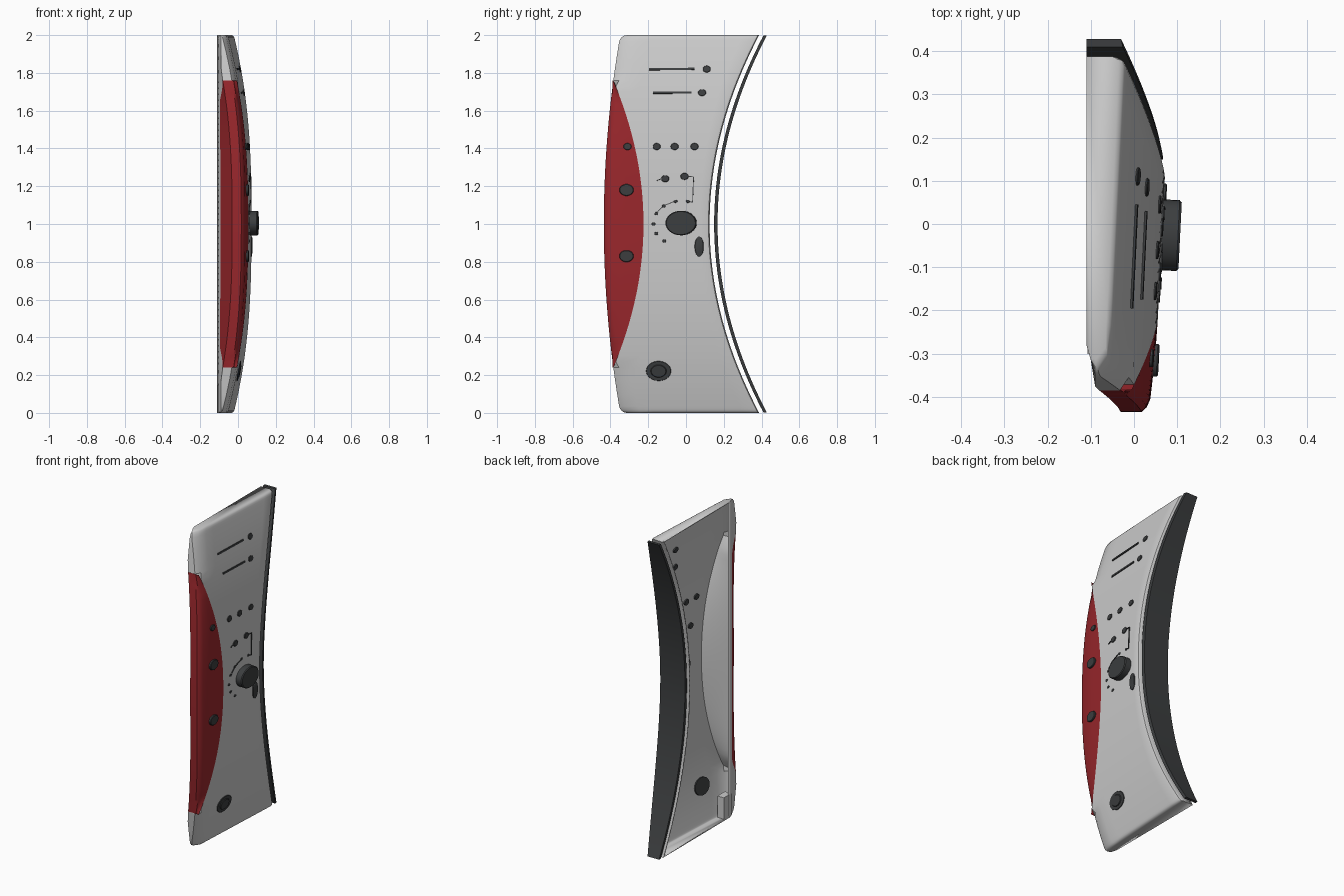
import bpy, bmesh, math
from mathutils import Vector, Matrix

if "Cube" in bpy.data.objects:
    bpy.data.objects.remove(bpy.data.objects["Cube"])

BACK = -0.11


def material(name, rgb):
    m = bpy.data.materials.new(name)
    m.diffuse_color = (*rgb, 1)
    m.use_nodes = True
    m.node_tree.nodes["Principled BSDF"].inputs["Base Color"].default_value = m.diffuse_color
    return m


RED = material("red", (0.32, 0.02, 0.025))
DARK = material("dark", (0.045, 0.048, 0.05))


# Shape of the panel: front depth, left outline, right outline, red boundary
def front(y, z):
    return -0.022 + 0.05 * (y - 0.38) + 0.107 * (1 - abs(z - 1) ** 2.6)


def left(z):
    return -0.435 + 0.087 * (z - 1) ** 2


def right(z):
    return 0.125 + 0.262 * (z - 1) ** 2


def boundary(z):
    return -0.225 - 0.16 * ((z - 1) / 0.76) ** 2


def finish(bm, name, mat):
    me = bpy.data.meshes.new(name)
    bm.to_mesh(me)
    bm.free()
    ob = bpy.data.objects.new(name, me)
    bpy.context.collection.objects.link(ob)
    if mat:
        me.materials.append(mat)
    bpy.ops.object.select_all(action='DESELECT')
    bpy.context.view_layer.objects.active = ob
    ob.select_set(True)
    bpy.ops.object.shade_smooth_by_angle(angle=math.radians(30))
    return ob


def loft(name, rows, closed, mat=None):
    bm = bmesh.new()
    vs = [[bm.verts.new(p) for p in r] for r in rows]
    n = len(rows[0])
    for a, b in zip(vs, vs[1:]):
        for j in range(n if closed else n - 1):
            k = (j + 1) % n
            bm.faces.new((a[j], a[k], b[k], b[j]))
    bm.faces.new(vs[-1])
    bm.faces.new(vs[0][::-1])
    return finish(bm, name, mat)


# Cross-section points of the left side at height z
def side(z):
    y, d = left(z), abs(z - 1)
    f = front(y, z)
    e = max(0, 1 - min(z, 2 - z) / 0.035)
    y += 0.035 * (1 - math.sqrt(1 - e * e))      # rounded outline corner
    p0 = Vector((BACK, -0.28, z))
    p1 = Vector((-0.1, -0.315, z))
    p2 = Vector((max(f - 0.075, -0.09), y, z))
    p3 = Vector((f - 0.027, y, z))
    p4 = Vector((front(y + 0.03, z) - 0.008, y + 0.03, z))
    return p0, p1, p2, p3, p4


def red_edges(z, p1, p2):
    b = boundary(z)
    s = min(0.9, (b - left(z)) / 0.06)
    return p2.lerp(p1, s), Vector((front(b, z), b, z))


# Hollow grey shell, recessed where the red insert sits
def shell_row(z):
    p0, p1, p2, p3, p4 = side(z)
    if abs(z - 1) < 0.7599:
        p2, p4 = red_edges(z, p1, p2)
        p3 = p2.lerp(p4, 0.5)
    row = [p0, p1, p2, p3, p4]
    e = max(0, 1 - min(z, 2 - z) / 0.015)
    drop = 0.012 * (1 - math.sqrt(1 - e * e))    # rounded front edge
    r = right(z)
    end = r - 0.018
    for i in range(1, 11):
        y = p4.y + (end - p4.y) * i / 10
        row.append(Vector((front(y, z) - drop, y, z)))
    f = front(r, z) - drop
    row += [Vector((f - 0.004, r - 0.006, z)), Vector((f - 0.015, r, z)), Vector((BACK, r, z))]
    return row


ends = [0, 0.004, 0.01, 0.02, 0.035]
N = 48
zs = ends + [0.1, 0.17] + [0.24 + 1.52 * i / N for i in range(N + 1)] + [1.83, 1.9] + [2 - e for e in reversed(ends)]
shell = loft("panel_shell", [shell_row(z) for z in zs], False)
sol = shell.modifiers.new("wall", 'SOLIDIFY')
sol.thickness = 0.01
sol.offset = -1


# Red side insert
def red_row(z):
    p0, p1, p2, p3, p4 = side(z)
    q, b = red_edges(z, p1, p2)
    if p4.y > (b.y + p3.y) / 2:
        p4 = p3.lerp(b, 0.5)
    mid = p4.lerp(b, 0.5) + Vector((0.002 * (1 - abs(z - 1)), 0, 0))
    return [q, p2, p3, p3.lerp(p4, 0.5) + Vector((0.002, -0.004, 0)), p4, mid, b]


loft("red_insert", [red_row(0.2415 + 1.517 * i / N) for i in range(N + 1)], True, RED)


# Dark curved side strip, just clear of the shell
def strip_row(z):
    y = right(z) + 0.024
    f = front(y, z) - 0.006
    return [Vector(p) for p in ((BACK, y, z), (f, y, z), (f - 0.004, y + 0.018, z), (BACK, y + 0.018, z))]


loft("side_strip", [strip_row(0.003 + 1.994 * i / N) for i in range(N + 1)], True, DARK)


# Frame lying on the front surface: x along y, y up the panel, z outward
def frame(y, z, angle=0.0):
    h = 0.01
    n = Vector((1, -(front(y + h, z) - front(y - h, z)) / (2 * h),
                -(front(y, z + h) - front(y, z - h)) / (2 * h))).normalized()
    u = (Vector((0, 1, 0)) - n * n.y).normalized()
    v = n.cross(u)
    m = Matrix((u, v, n)).transposed().to_4x4()
    return Matrix.Translation((front(y, z), y, z)) @ m @ Matrix.Rotation(angle, 4, 'Z')


def discs(name, items, mat=DARK, sink=0.018):
    bm = bmesh.new()
    for y, z, ry, rz, h in items:
        f = frame(y, z)
        edge = min(0.005, h * 0.4)
        for lo, hi, k in ((-sink, h - edge, 1), (h - edge, h, 1 - edge / ry)):
            m = f @ Matrix.Translation((0, 0, (lo + hi) / 2)) @ Matrix.Diagonal((ry, rz, 1, 1))
            bmesh.ops.create_cone(bm, cap_ends=True, segments=32, radius1=1, radius2=k, depth=hi - lo, matrix=m)
    return finish(bm, name, mat)


def bars(name, items, width):
    bm = bmesh.new()
    for y0, z0, y1, z1 in items:
        m = frame((y0 + y1) / 2, (z0 + z1) / 2, math.atan2(z1 - z0, y1 - y0))
        size = Matrix.Diagonal((math.hypot(y1 - y0, z1 - z0), width, 0.01, 1))
        bmesh.ops.create_cube(bm, size=1, matrix=m @ size)
    return finish(bm, name, DARK)


# Controls on the front
discs("main_knob", [(-0.025, 1.005, 0.082, 0.065, 0.042)])
discs("side_buttons", [(-0.315, z, 0.038, 0.031, 0.008) for z in (1.18, 0.83)])
discs("indicator_buttons", [(y, z, 0.021, 0.018, 0.005) for y, z in (
    (0.11, 1.82), (0.085, 1.695), (-0.31, 1.41), (-0.155, 1.41), (-0.06, 1.41),
    (0.045, 1.41), (-0.11, 1.24), (-0.008, 1.252))])
discs("dial_dots", [(y, z, 0.01, 0.008, 0.003) for y, z in (
    (-0.115, 0.91), (-0.157, 0.95), (-0.172, 1.0), (-0.157, 1.055),
    (-0.118, 1.095), (-0.055, 1.12), (0.01, 1.12))], sink=0.005)
discs("oval_button", [(0.07, 0.88, 0.024, 0.054, 0.006)])
discs("socket", [(-0.145, 0.222, 0.066, 0.053, 0.004), (-0.145, 0.222, 0.042, 0.034, 0.009)])
bars("card_slots", [(-0.195, 1.82, 0.045, 1.82), (-0.175, 1.695, 0.03, 1.695)], 0.011)
bars("guide_lines", [(0.01, 1.252, 0.04, 1.25), (0.04, 1.25, 0.035, 1.115),
                     (0.035, 1.115, 0.01, 1.12), (-0.155, 1.23, -0.13, 1.24),
                     (-0.15, 1.065, -0.125, 1.09), (-0.11, 1.1, -0.065, 1.118)], 0.004)

# Small block inside the lower corner
bm = bmesh.new()
bmesh.ops.create_cube(bm, size=1, matrix=Matrix.Translation((-0.085, -0.263, 0.075))
                      @ Matrix.Diagonal((0.045, 0.075, 0.14, 1)))
finish(bm, "corner_block", None)
